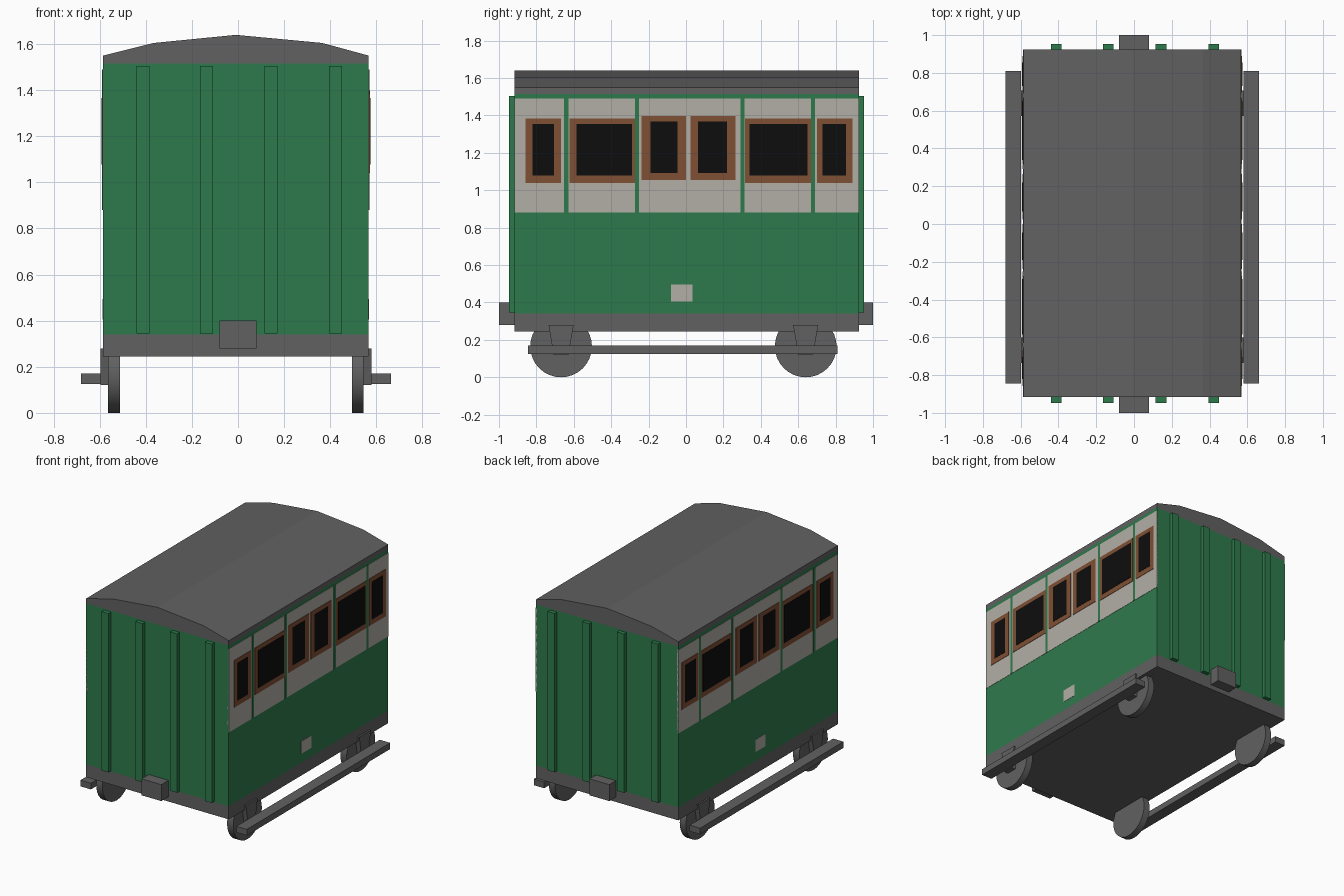
import bpy
import math

cube = bpy.data.objects.get("Cube")
if cube:
    bpy.data.objects.remove(cube, do_unlink=True)


def material(name, r, g, b):
    m = bpy.data.materials.new(name)
    m.use_nodes = True
    m.diffuse_color = (r, g, b, 1)
    node = next(n for n in m.node_tree.nodes if n.type == 'BSDF_PRINCIPLED')
    node.inputs["Base Color"].default_value = (r, g, b, 1)
    return m


GREY = material("grey", 0.12, 0.12, 0.12)
GREEN = material("green", 0.027, 0.195, 0.072)
CREAM = material("cream", 0.45, 0.42, 0.38)
BROWN = material("wood brown", 0.216, 0.08, 0.034)
BLACK = material("window black", 0.004, 0.004, 0.004)


def mesh_object(name, verts, faces, mat):
    me = bpy.data.meshes.new(name)
    me.from_pydata(verts, [], faces)
    me.materials.append(mat)
    ob = bpy.data.objects.new(name, me)
    bpy.context.collection.objects.link(ob)
    return ob


def prism(name, profile, axis, start, end, mat):
    """Extrude a 2D profile along x (profile is y, z) or y (profile is x, z)."""
    def place(p, t):
        return (t, p[0], p[1]) if axis == 'x' else (p[0], t, p[1])
    n = len(profile)
    verts = [place(p, t) for t in (start, end) for p in profile]
    faces = [(i, (i + 1) % n, n + (i + 1) % n, n + i) for i in range(n)]
    faces += [tuple(reversed(range(n))), tuple(range(n, 2 * n))]
    ob = mesh_object(name, verts, faces, mat)
    bpy.context.view_layer.objects.active = ob
    bpy.ops.object.mode_set(mode='EDIT')
    bpy.ops.mesh.select_all(action='SELECT')
    bpy.ops.mesh.normals_make_consistent(inside=False)
    bpy.ops.object.mode_set(mode='OBJECT')
    return ob


def box(name, x, y, z, mat):
    rect = [(x[0], z[0]), (x[1], z[0]), (x[1], z[1]), (x[0], z[1])]
    return prism(name, rect, 'y', y[0], y[1], mat)


LEFT, RIGHT = 0.567, -0.585      # side walls
MID = (LEFT + RIGHT) / 2
HALF = (LEFT - RIGHT) / 2
FRONT, BACK = -0.917, 0.924      # end walls

# Main body
box("underframe", (RIGHT, LEFT), (FRONT, BACK), (0.245, 0.34), GREY)
box("body", (RIGHT, LEFT), (FRONT, BACK), (0.34, 1.515), GREEN)
prism("roof", [(RIGHT, 1.515), (LEFT, 1.515), (LEFT, 1.55), (0.365, 1.605),
               (MID, 1.64), (-0.365, 1.605), (RIGHT, 1.55)],
      'y', FRONT, BACK, GREY)

# Ends: ribs and buffers
for end, wall, rib_tip, tip in (("front", FRONT, -0.947, -1), ("back", BACK, 0.952, 1)):
    for i, x in enumerate((-0.412, -0.137, 0.143, 0.423)):
        box(f"{end}_rib_{i + 1}", (x - 0.028, x + 0.028),
            sorted((wall, rib_tip)), (0.345, 1.505), GREEN)
    box(f"{end}_buffer", (-0.08, 0.08), sorted((wall, tip)), (0.28, 0.40), GREY)

# Window layout along y: frame start, frame end, glass start, glass end, is door
WINDOWS = [(-0.857, -0.667, -0.82, -0.705, False),
           (-0.622, -0.272, -0.585, -0.29, False),
           (-0.237, 0.0, -0.19, -0.045, True),
           (0.025, 0.265, 0.065, 0.22, True),
           (0.315, 0.668, 0.34, 0.65, False),
           (0.70, 0.89, 0.73, 0.855, False)]
DIVIDERS = (-0.64, -0.263, 0.302, 0.68)

for side, s in (("left", 1), ("right", -1)):
    def span(a, b):
        """Range outward from the side wall, mirrored for the other side."""
        return sorted((MID + s * (HALF + a), MID + s * (HALF + b)))

    # Painted side panels
    box(f"{side}_cream_panel", span(-0.01, 0.002), (FRONT, BACK), (0.88, 1.49), CREAM)
    box(f"{side}_number_plate", span(-0.01, 0.002), (-0.08, 0.035), (0.405, 0.495), CREAM)
    for i, y in enumerate(DIVIDERS):
        box(f"{side}_divider_{i + 1}", span(-0.01, 0.004),
            (y - 0.011, y + 0.011), (0.88, 1.49), GREEN)
    for i, (a, b, c, d, door) in enumerate(WINDOWS):
        lift = 0.014 if door else 0
        box(f"{side}_window_frame_{i + 1}", span(-0.01, 0.005), (a, b),
            (1.04 + lift, 1.384 + lift), BROWN)
        box(f"{side}_window_glass_{i + 1}", span(-0.01, 0.007), (c, d),
            (1.078 + lift, 1.353 + lift), BLACK)

    # Running gear
    box(f"{side}_footboard", span(0.012, 0.096), (-0.845, 0.81), (0.125, 0.17), GREY)
    for end, y in (("front", -0.668), ("back", 0.64)):
        bpy.ops.mesh.primitive_cylinder_add(
            vertices=32, radius=0.165, depth=0.05,
            location=(MID + s * 0.529, y, 0.165), rotation=(0, math.pi / 2, 0))
        wheel = bpy.context.object
        wheel.name = f"{side}_{end}_wheel"
        wheel.data.materials.append(GREY)
        bpy.ops.object.shade_smooth_by_angle(angle=math.radians(30))
        prism(f"{side}_{end}_axle_box",
              [(y - 0.04, 0.12), (y + 0.04, 0.12), (y + 0.067, 0.28), (y - 0.067, 0.28)],
              'x', *span(-0.025, 0.012), GREY)
